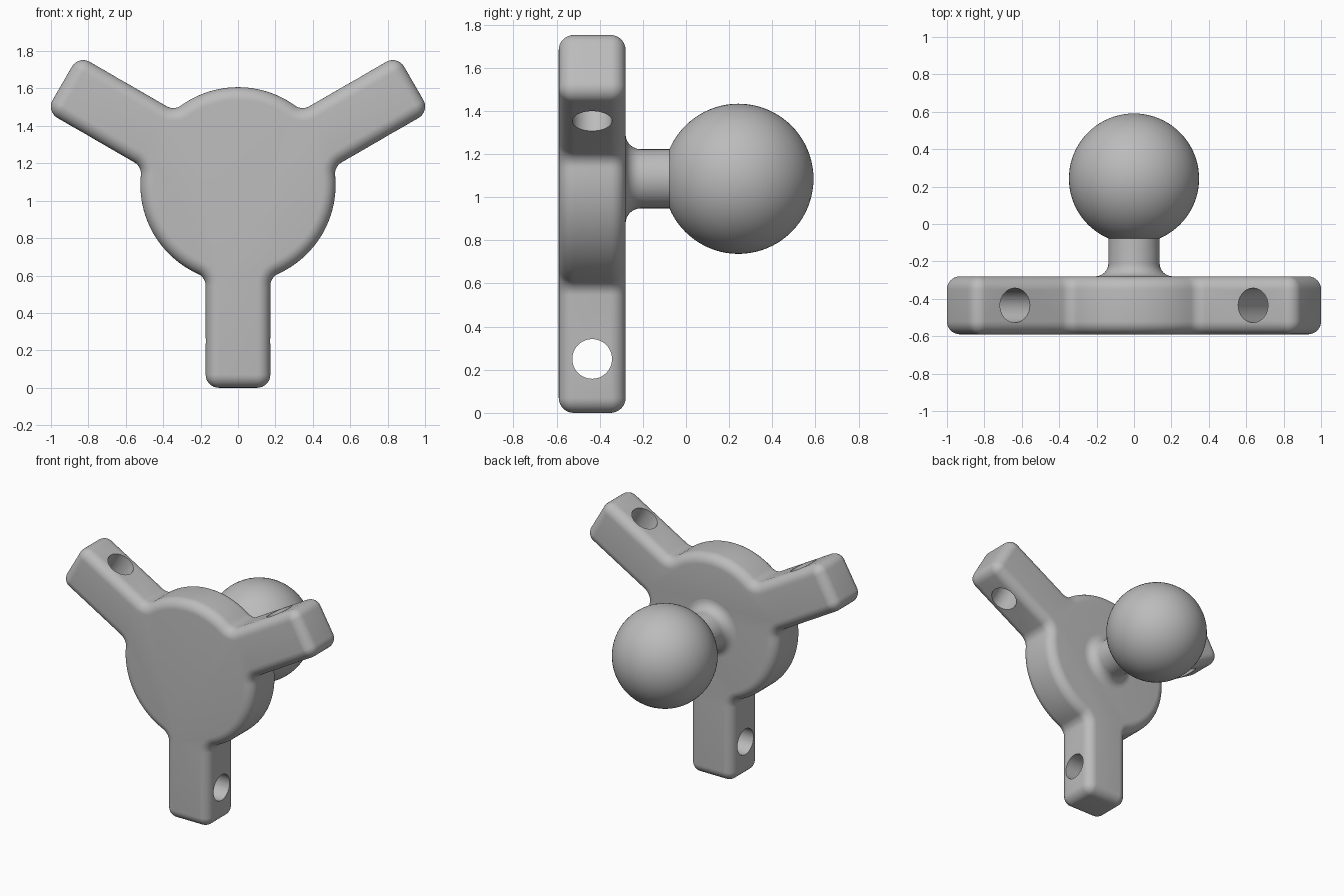
import bpy, bmesh
from math import sin, cos, pi, radians, sqrt, atan2
from mathutils import Vector, Matrix

HUB_Z = 1.085                     # height of the hub axis
REACH, HALF, HUB_R = 1.085, 0.173, 0.522   # arm length, arm half width, hub radius
ROUND = 0.07                      # radius of every rounded edge
FRONT, BACK = -0.59, -0.28        # plate faces
ARM_ANGLES = [radians(a) for a in (-90, 30, 150)]

if "Cube" in bpy.data.objects:
    bpy.data.objects.remove(bpy.data.objects["Cube"])

grey = bpy.data.materials.new("plain grey")
grey.use_nodes = True
colour = (0.5, 0.5, 0.5, 1)
grey.diffuse_color = colour
grey.node_tree.nodes["Principled BSDF"].inputs["Base Color"].default_value = colour


def make_object(name, bm):
    bmesh.ops.recalc_face_normals(bm, faces=bm.faces)
    mesh = bpy.data.meshes.new(name)
    bm.to_mesh(mesh)
    bm.free()
    mesh.materials.append(grey)
    obj = bpy.data.objects.new(name, mesh)
    bpy.context.collection.objects.link(obj)
    return obj


def activate(obj):
    bpy.ops.object.select_all(action='DESELECT')
    obj.select_set(True)
    bpy.context.view_layer.objects.active = obj


def smooth(obj):
    activate(obj)
    bpy.ops.object.shade_smooth_by_angle(angle=radians(35))


def loft(name, rings):
    """Skin a stack of matching closed rings and cap both ends."""
    bm = bmesh.new()
    loops = [[bm.verts.new(p) for p in ring] for ring in rings]
    n = len(loops[0])
    for a, b in zip(loops, loops[1:]):
        for i in range(n):
            j = (i + 1) % n
            bm.faces.new((a[i], a[j], b[j], b[i]))
    bm.faces.new(loops[0])
    bm.faces.new(loops[-1])
    bmesh.ops.remove_doubles(bm, verts=bm.verts, dist=0.0005)
    return make_object(name, bm)


def arc(centre, radius, start, end, steps):
    return [Vector((centre[0] + radius * cos(start + (end - start) * i / steps),
                    centre[1] + radius * sin(start + (end - start) * i / steps)))
            for i in range(steps + 1)]


def outline(inset, y):
    """Hub with three arms, shrunk by inset, at depth y."""
    side = HALF + ROUND
    along = sqrt((HUB_R + ROUND) ** 2 - side ** 2)
    meet = atan2(side, along)
    half = arc((REACH - ROUND, HALF - ROUND), ROUND - inset, 0, pi / 2, 8)
    half += arc((along, side), ROUND + inset, 1.5 * pi, pi + meet, 8)
    half += arc((0, 0), HUB_R - inset, meet, pi / 3, 12)[1:]
    arm = [Vector((p.x, -p.y)) for p in reversed(half[:-1])] + half
    return [Vector((p.x * cos(a) - p.y * sin(a), y, HUB_Z + p.x * sin(a) + p.y * cos(a)))
            for a in ARM_ANGLES for p in arm]


# Three-armed plate with rounded edges front and back
turns = [i * pi / 16 for i in range(9)]
rings = [outline(ROUND * (1 - sin(t)), FRONT + ROUND * (1 - cos(t))) for t in turns]
rings += [outline(ROUND * (1 - sin(t)), BACK - ROUND * (1 - cos(t))) for t in reversed(turns)]
plate = loft("three_arm_plate", rings)

# Cross holes through the arms
bm = bmesh.new()
for a in ARM_ANGLES:
    place = (Matrix.Translation((0.835 * cos(a), (FRONT + BACK) / 2, HUB_Z + 0.835 * sin(a)))
             @ Matrix.Rotation(-a, 4, 'Y'))
    bmesh.ops.create_cone(bm, cap_ends=True, segments=48, radius1=0.092, radius2=0.092,
                          depth=0.8, matrix=place)
cutter = make_object("hole_cutter", bm)
cutter.hide_render = True
drill = plate.modifiers.new("holes", 'BOOLEAN')
drill.operation = 'DIFFERENCE'
drill.solver = 'EXACT'
drill.object = cutter
activate(plate)
bpy.ops.object.modifier_apply(modifier=drill.name)
bpy.data.objects.remove(cutter)
smooth(plate)

# Neck flaring into the back of the plate
NECK_R, BALL_Y, BALL_R = 0.137, 0.243, 0.348
profile = [(NECK_R + ROUND, BACK - 0.02)]
profile += [(NECK_R + ROUND * (1 - sin(t)), BACK + ROUND * (1 - cos(t))) for t in turns]
profile += [(NECK_R, BALL_Y - 0.25)]
neck = loft("neck", [[Vector((r * cos(k * pi / 32), y, HUB_Z + r * sin(k * pi / 32)))
                      for k in range(64)] for r, y in profile])
smooth(neck)

# Ball on the end of the neck
bm = bmesh.new()
bmesh.ops.create_uvsphere(bm, u_segments=64, v_segments=40, radius=BALL_R,
                          matrix=Matrix.Translation((0, BALL_Y, HUB_Z))
                          @ Matrix.Rotation(pi / 2, 4, 'X'))
smooth(make_object("ball", bm))
